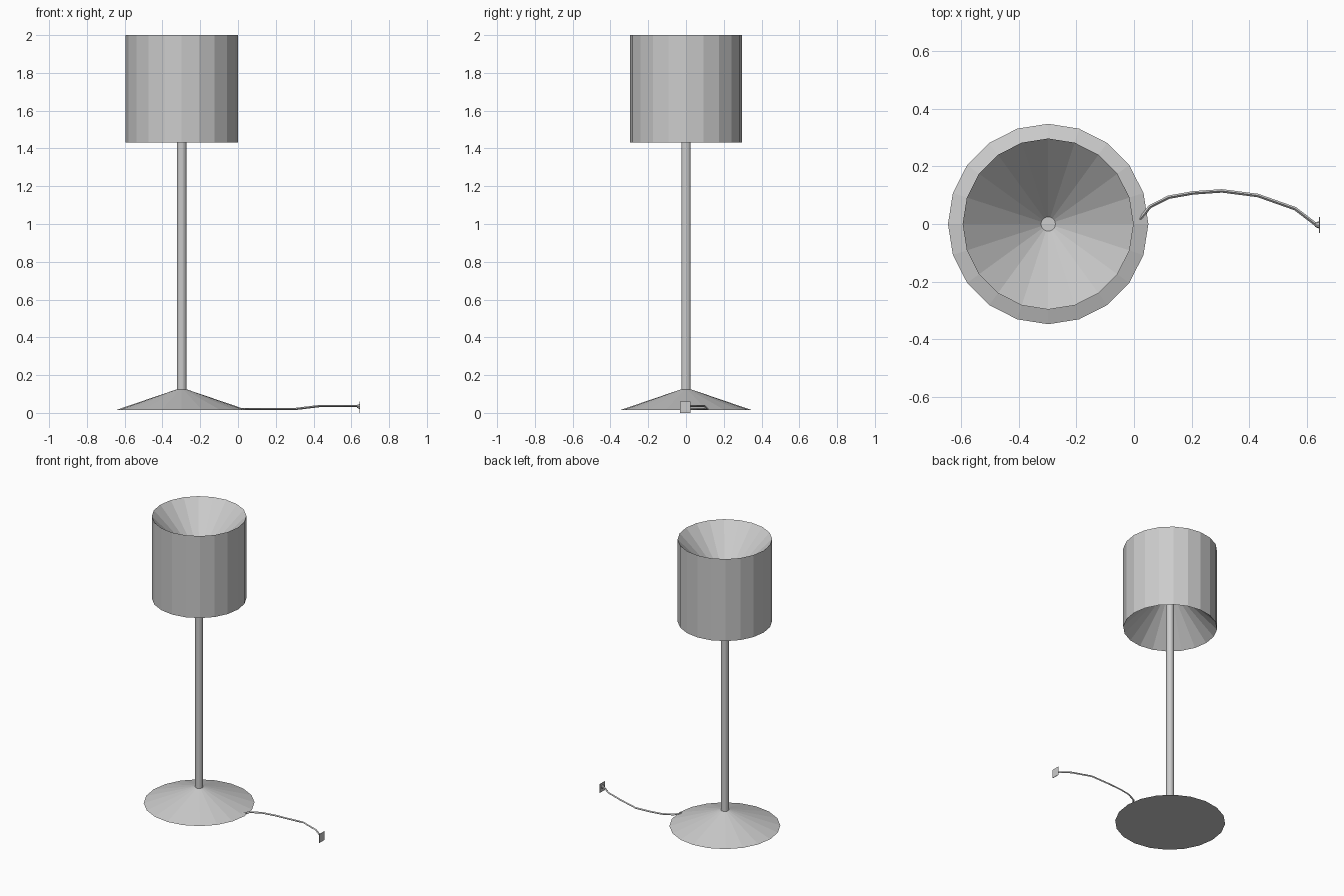
import bpy, bmesh
from math import cos, sin, tau

if "Cube" in bpy.data.objects:
    bpy.data.objects.remove(bpy.data.objects["Cube"])

CX = -0.298   # lamp axis
SIDES = 20


def lathe(name, profile, closed=False):
    """Spin (radius, z) points around the lamp axis; open ends get caps."""
    bm = bmesh.new()
    rings = [[bm.verts.new((CX + r * cos(tau * i / SIDES), r * sin(tau * i / SIDES), z))
              for i in range(SIDES)] for r, z in profile]
    pairs = list(zip(rings, rings[1:]))
    if closed:
        pairs.append((rings[-1], rings[0]))
    else:
        bm.faces.new(rings[0])
        bm.faces.new(rings[-1])
    for a, b in pairs:
        for i in range(SIDES):
            j = (i + 1) % SIDES
            bm.faces.new((a[i], a[j], b[j], b[i]))
    bmesh.ops.recalc_face_normals(bm, faces=bm.faces)
    mesh = bpy.data.meshes.new(name)
    bm.to_mesh(mesh)
    bm.free()
    obj = bpy.data.objects.new(name, mesh)
    bpy.context.collection.objects.link(obj)
    return obj


# Base, pole, and drum shade with funnels meeting at the pole top
lathe("base", [(0.348, 0.015), (0.025, 0.125)])
lathe("pole", [(0.025, 0.12), (0.025, 1.72)])
lathe("shade", [(0.297, 1.432), (0.297, 2.0), (0.024, 1.718), (0.024, 1.714)], closed=True)

# Power cord: thin square-section path along the floor
path = [(0.02, 0.015, 0.021), (0.055, 0.06, 0.021), (0.12, 0.093, 0.021),
        (0.205, 0.108, 0.021), (0.305, 0.115, 0.021), (0.43, 0.099, 0.036),
        (0.56, 0.053, 0.036), (0.632, -0.002, 0.036)]
curve = bpy.data.curves.new("cord", 'CURVE')
curve.dimensions = '3D'
curve.bevel_depth = 0.006
curve.bevel_resolution = 0
curve.use_fill_caps = True
spline = curve.splines.new('POLY')
spline.points.add(len(path) - 1)
for point, co in zip(spline.points, path):
    point.co = (*co, 1)
spline.use_smooth = False
bpy.context.collection.objects.link(bpy.data.objects.new("cord", curve))

# Plug: small flared neck and a thin square plate
bpy.ops.mesh.primitive_cone_add(vertices=8, radius1=0.007, radius2=0.013, depth=0.014,
                                location=(0.636, -0.003, 0.034), rotation=(0, tau / 4, 0))
bpy.context.object.name = "plug_neck"
bpy.ops.mesh.primitive_cube_add(size=1, location=(0.644, -0.003, 0.03))
plate = bpy.context.object
plate.name = "plug_plate"
plate.scale = (0.003, 0.056, 0.06)
